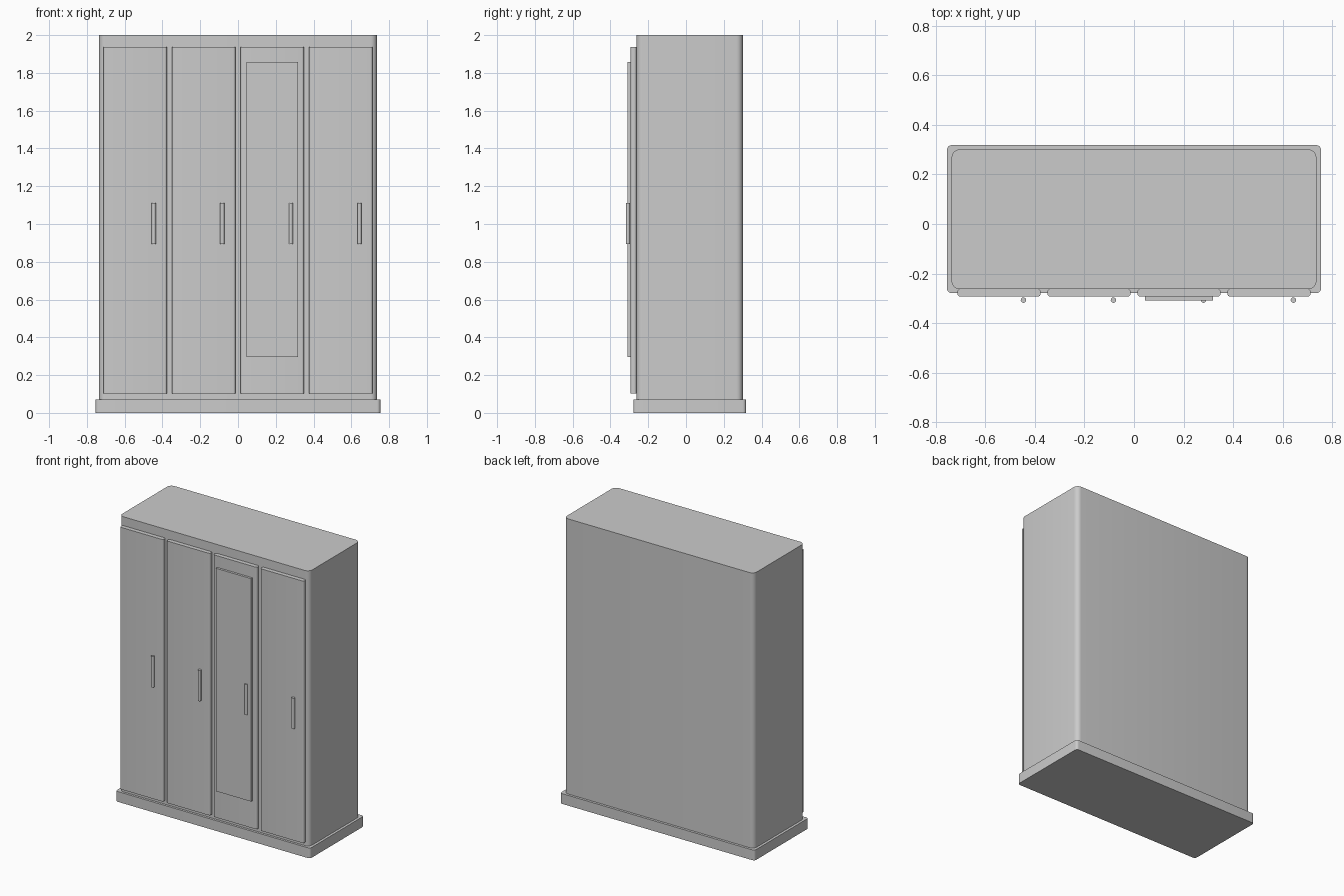
import bpy, bmesh, math

if "Cube" in bpy.data.objects:
    bpy.data.objects.remove(bpy.data.objects["Cube"])


def finish(name, bm):
    bmesh.ops.recalc_face_normals(bm, faces=bm.faces)
    me = bpy.data.meshes.new(name)
    bm.to_mesh(me)
    bm.free()
    ob = bpy.data.objects.new(name, me)
    bpy.context.collection.objects.link(ob)
    bpy.ops.object.select_all(action='DESELECT')
    ob.select_set(True)
    bpy.context.view_layer.objects.active = ob
    bpy.ops.object.shade_smooth_by_angle(angle=math.radians(40))
    return ob


def slab(name, x, y, z, r=0.0, seg=6):
    """Rounded rectangle in plan, extruded upwards."""
    corners = [(x[1] - r, y[1] - r), (x[0] + r, y[1] - r),
               (x[0] + r, y[0] + r), (x[1] - r, y[0] + r)]
    steps = seg if r else 0
    pts = []
    for i, (cx, cy) in enumerate(corners):
        for k in range(steps + 1):
            a = math.pi / 2 * (i + k / max(steps, 1))
            pts.append((cx + r * math.cos(a), cy + r * math.sin(a)))
    bm = bmesh.new()
    face = bm.faces.new([bm.verts.new((px, py, z[0])) for px, py in pts])
    ext = bmesh.ops.extrude_face_region(bm, geom=[face], use_keep_orig=True)
    top = [v for v in ext["geom"] if isinstance(v, bmesh.types.BMVert)]
    bmesh.ops.translate(bm, verts=top, vec=(0, 0, z[1] - z[0]))
    return finish(name, bm)


# Plinth and carcass
slab("plinth", (-0.754, 0.754), (-0.279, 0.318), (0, 0.072), 0.018)
slab("carcass", (-0.736, 0.736), (-0.263, 0.301), (0.072, 2.0), 0.034)

# Four doors, each with a vertical bar handle
handle_x = (-0.446, -0.083, 0.28, 0.643)
for i, hx in enumerate(handle_x):
    cx = -0.5445 + 0.363 * i
    slab(f"door_{i + 1}", (cx - 0.168, cx + 0.168), (-0.293, -0.262),
         (0.102, 1.938), 0.012, 5)
    slab(f"handle_{i + 1}", (hx - 0.011, hx + 0.011), (-0.318, -0.296),
         (0.895, 1.11), 0.0109, 4)

# Mirror panel on the third door
slab("mirror_panel", (0.044, 0.318), (-0.309, -0.293), (0.295, 1.857))
